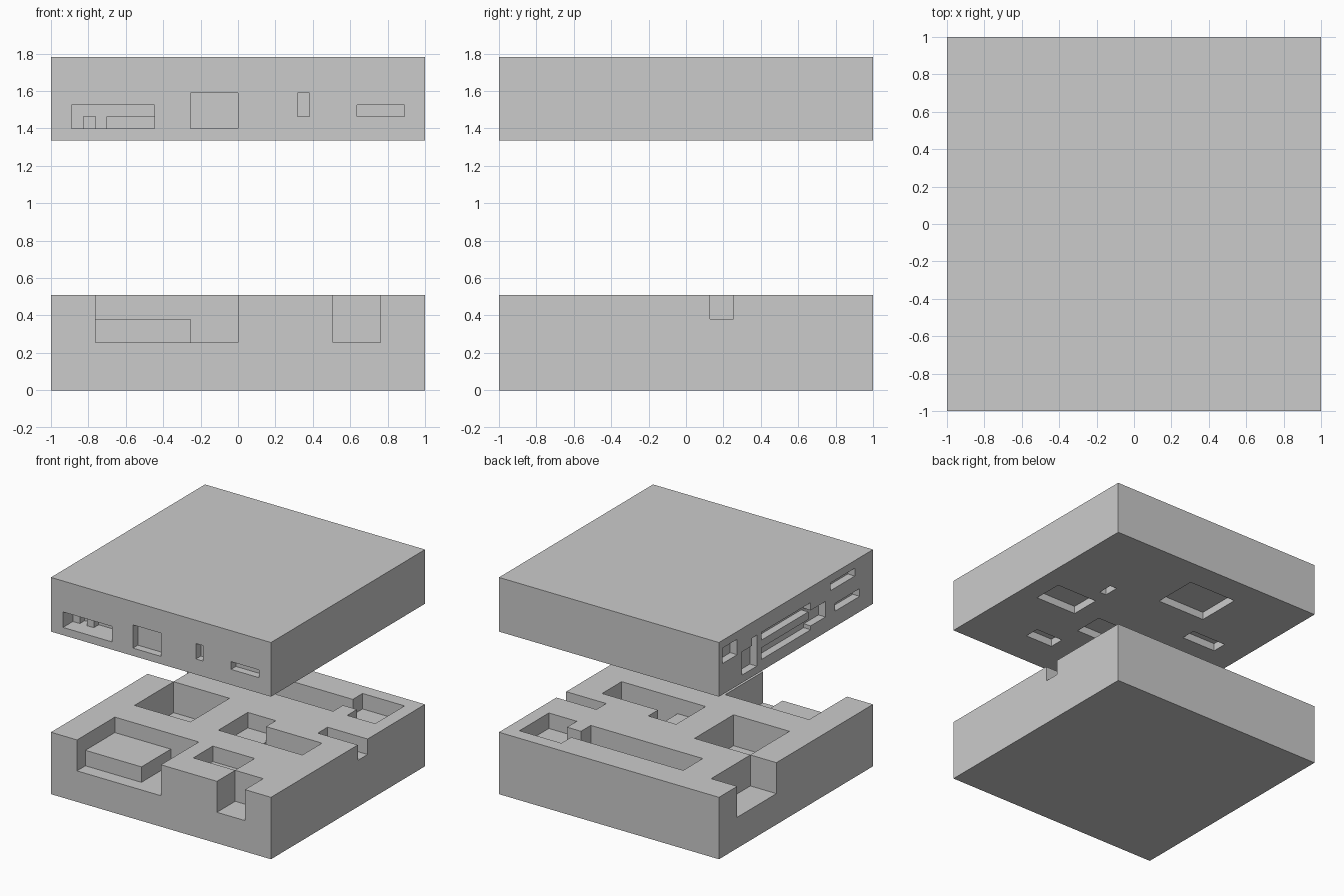
import bpy

if "Cube" in bpy.data.objects:
    bpy.data.objects.remove(bpy.data.objects["Cube"])

U = 0.0636      # grid step of the carved pattern
E = 1 / U       # half width of the slabs, in steps
OUT = E + 1     # overshoot for cuts that break through a side


def box(name, x0, x1, y0, y1, z0, z1):
    bpy.ops.mesh.primitive_cube_add(
        size=1, location=((x0 + x1) * U / 2, (y0 + y1) * U / 2, (z0 + z1) * U / 2))
    ob = bpy.context.object
    ob.name = name
    ob.scale = ((x1 - x0) * U, (y1 - y0) * U, (z1 - z0) * U)
    bpy.ops.object.transform_apply(location=True, rotation=False, scale=True)
    return ob


def carve(target, cuts):
    for c in cuts:
        cutter = box("cutter", *c)
        cutter.hide_render = True
        mod = target.modifiers.new("carve", 'BOOLEAN')
        mod.operation = 'DIFFERENCE'
        mod.solver = 'EXACT'
        mod.object = cutter
        bpy.context.view_layer.objects.active = target
        bpy.ops.object.modifier_apply(modifier=mod.name)
        bpy.data.objects.remove(cutter)


# Lower slab: pockets cut from the top, (x0, x1, y0, y1, floor)
pockets = [
    (-12, 0, -OUT, -8, 6),           # front left notch, above the raised block
    (-12, 0, -OUT, -14, 4),          # trench in front of the block
    (-4, 0, -OUT, -8, 4),            # trench beside the block
    (8, 12, -OUT, -12, 4),           # front right notch
    (2, 7.98, -11.98, -8, 6),        # shallow pocket behind it
    (-11.98, -4, -4, 3.98, 4),       # square pocket on the left
    (-OUT, -12, 4, 12, 4),           # left edge notch
    (0, 4, -4, 2, 6),                # centre, shallow part
    (4, 12, -4, 0, 4),               # centre, deep part
    (10, OUT, 2, 4, 6),              # right edge channel
    (-8, 8, 8, 12, 4),               # long back slot
    (8, 14, 10, 14, 6),              # back right pocket
    (10, 14, 8, 11, 6),              # its front leg
]
base = box("lower_slab", -E, E, -E, E, 0, 8)
carve(base, [(*p, 9) for p in pockets])

# Upper slab: shallow recesses on the front, left and bottom sides
front = [  # x0, x1, z0, z1, depth
    (-14, -7, 22, 24, 2), (-13, -12, 22, 23, 3), (-11, -7, 22, 23, 3),
    (-4, 0, 22, 25, 1), (5, 6, 23, 25, 1), (10, 14, 23, 24, 1),
]
left = [  # y0, y1, z0, z1, depth
    (12, 15, 25, 27, 1), (8, 9, 22, 26, 1), (8.5, 11, 22, 25, 1),
    (-3, 7, 25, 26, 1), (-3, 7, 22.5, 24, 1), (-6, -2.5, 23, 25, 1),
    (-12, -7, 26, 27, 1), (-13, -8, 23, 24, 1),
]
under = [  # x0, x1, y0, y1
    (-6, 1, 6, 12), (7, 13, -3, 1), (7, 8, 3, 5),
    (4, 8, -11, -9), (-1, 3.98, -6, -2), (-12, -7, 1, 3),
]
lid = box("upper_slab", -E, E, -E, E, 21, 28)
carve(lid, [(a, b, -OUT, -E + d, c, e) for a, b, c, e, d in front])
carve(lid, [(-OUT, -E + d, a, b, c, e) for a, b, c, e, d in left])
carve(lid, [(a, b, c, d, 20, 22) for a, b, c, d in under])
